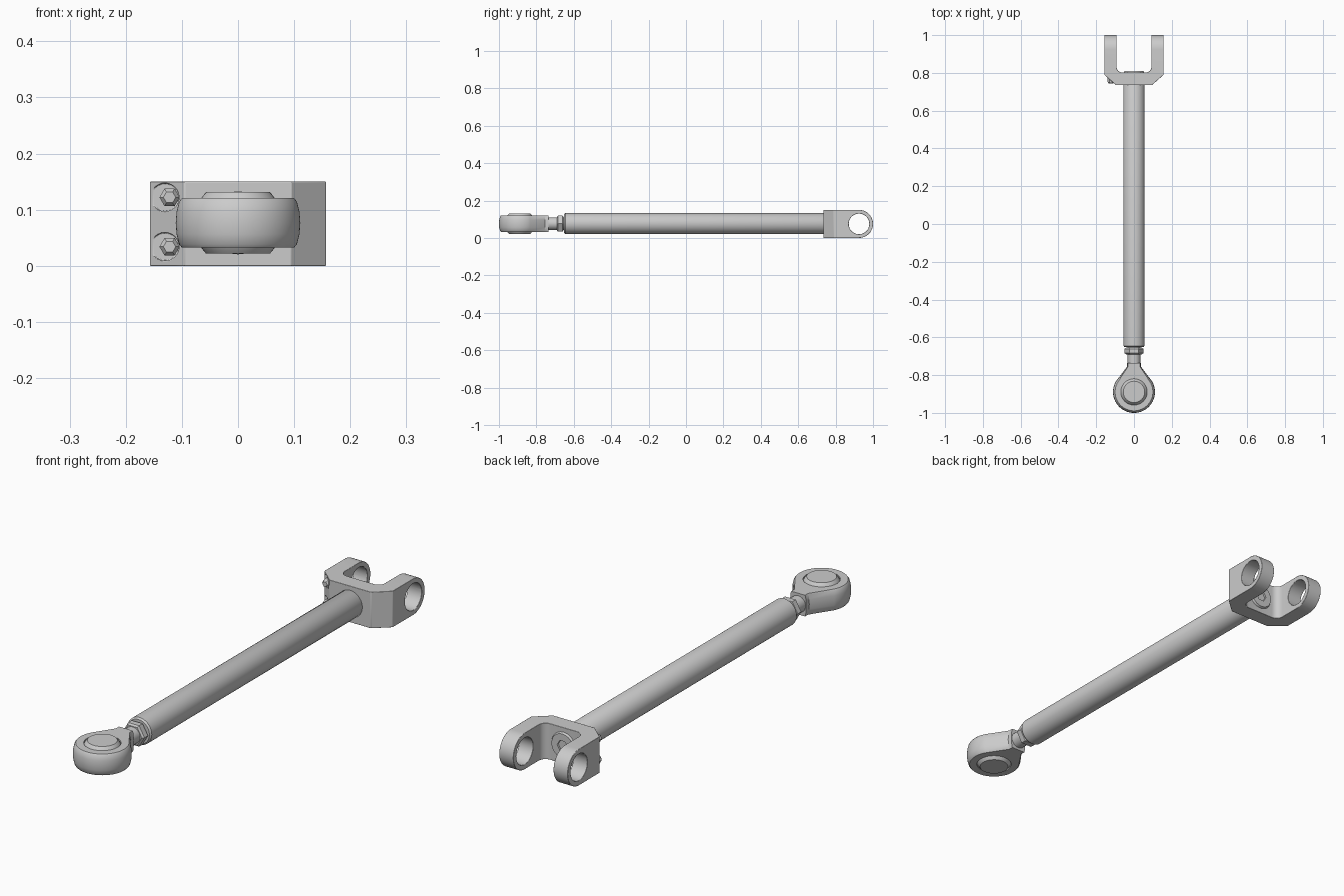
import bpy, bmesh, math
from mathutils import Vector

if "Cube" in bpy.data.objects:
    bpy.data.objects.remove(bpy.data.objects["Cube"])

ZC = 0.0765  # height of the rod axis


def make(name, bm, smooth=True):
    bmesh.ops.remove_doubles(bm, verts=bm.verts, dist=1e-6)
    bmesh.ops.recalc_face_normals(bm, faces=bm.faces)
    me = bpy.data.meshes.new(name)
    bm.to_mesh(me)
    bm.free()
    ob = bpy.data.objects.new(name, me)
    bpy.context.collection.objects.link(ob)
    if smooth:
        shade(ob)
    return ob


def shade(ob):
    bpy.ops.object.select_all(action='DESELECT')
    ob.select_set(True)
    bpy.context.view_layer.objects.active = ob
    bpy.ops.object.shade_smooth_by_angle(angle=math.radians(32))


def loft(name, rings, smooth=True):
    """Skin a stack of equal-length point rings and cap both ends."""
    bm = bmesh.new()
    vs = [[bm.verts.new(p) for p in r] for r in rings]
    n = len(vs[0])
    for a, b in zip(vs, vs[1:]):
        for i in range(n):
            j = (i + 1) % n
            bm.faces.new((a[i], a[j], b[j], b[i]))
    bm.faces.new(vs[0])
    bm.faces.new(vs[-1])
    return make(name, bm, smooth)


def turned(name, prof, axis, c, n=40, smooth=True):
    """Closed solid of revolution: prof = (radius, position along axis)."""
    def pt(r, h, a):
        u, v = r * math.cos(a), r * math.sin(a)
        o = {'x': (h, u, v), 'y': (u, h, v), 'z': (u, v, h)}[axis]
        return Vector(o) + Vector(c)
    return loft(name, [[pt(r, h, 2 * math.pi * i / n) for i in range(n)] for r, h in prof], smooth)


def boolean(ob, cutter, op='DIFFERENCE'):
    m = ob.modifiers.new("cut", 'BOOLEAN')
    m.operation, m.object, m.solver = op, cutter, 'EXACT'
    bpy.context.view_layer.objects.active = ob
    bpy.ops.object.modifier_apply(modifier=m.name)
    bpy.data.objects.remove(cutter)


def arc(cx, cy, r, a0, a1, n):
    return [(cx + r * math.cos(math.radians(a0 + (a1 - a0) * i / n)),
             cy + r * math.sin(math.radians(a0 + (a1 - a0) * i / n))) for i in range(n + 1)]


# main tube, with a hex socket in the fork end
tube = turned("tube", [(0.05, -0.652), (0.056, -0.645), (0.056, 0.80), (0.05, 0.81)], 'y', (0, 0, ZC), 48)
boolean(tube, turned("socket_cutter", [(0.024, 0.77), (0.024, 0.83)], 'y', (0, 0, ZC), 6, False))
shade(tube)

# fork: U outline seen from above, trimmed to rounded arms seen from the side
half = [(0.095, 0.735), (0.157, 0.79), (0.157, 1.0), (0.092, 1.0)] + arc(0.062, 0.832, 0.03, 0, -90, 6)
outline = half + [(-x, y) for x, y in reversed(half)]
fork = loft("fork", [[(x, y, z) for x, y in outline] for z in (0, 0.15)], False)
side = [(0.70, 0.0)] + arc(0.925, 0.075, 0.075, -90, 90, 24) + [(0.70, 0.15)]
boolean(fork, loft("arm_trim", [[(x, y, z) for y, z in side] for x in (-0.2, 0.2)], False), 'INTERSECT')
boolean(fork, turned("pin_hole_cutter", [(0.055, -0.2), (0.055, 0.2)], 'x', (0, 0.925, 0.075), 36, False))
for z in (0.034, 0.122):
    boolean(fork, turned("screw_pocket_cutter", [(0.025, 0.70), (0.025, 0.785)], 'y', (-0.13, 0, z), 24, False))
bev = fork.modifiers.new("soft_edges", 'BEVEL')
bev.width, bev.segments, bev.limit_method = 0.003, 2, 'ANGLE'
bev.angle_limit = math.radians(40)
shade(fork)

# clamp screws in the fork pockets
for i, z in enumerate((0.034, 0.122)):
    turned(f"clamp_screw_{i + 1}", [(0.018, 0.79), (0.018, 0.752), (0.011, 0.743)],
           'y', (-0.122, 0, z), 6, False)

# lock nut and threaded shank
turned("lock_nut", [(0.042, -0.69), (0.05, -0.684), (0.05, -0.661), (0.042, -0.655)],
       'y', (0, 0, ZC), 6, False)
turned("shank", [(0.034, -0.80), (0.034, -0.64)], 'y', (0, 0, ZC), 32)

# rod-end eye: teardrop outline with a slightly barrelled rim
EY = -0.889


def teardrop(d):
    nw = 0.037 - d * 0.5
    return arc(0, EY, 0.111 - d, 150, 390, 48) + [(nw, -0.755), (nw, -0.735), (-nw, -0.735), (-nw, -0.755)]


levels = [(-0.044, 0.011), (-0.038, 0.006), (-0.02, 0.0015), (0, 0), (0.02, 0.0015), (0.038, 0.006), (0.044, 0.011)]
eye = loft("rod_end_eye", [[(x, y, ZC + h) for x, y in teardrop(d)] for h, d in levels], False)
boolean(eye, turned("eye_hole_cutter", [(0.07, -0.1), (0.07, 0.1)], 'z', (0, EY, ZC), 48, False))
shade(eye)

# swivel ball with flat ends
R, H = 0.079, 0.055
top = math.asin(H / R)
ball = [(R * math.cos(a), R * math.sin(a)) for a in (top * (i / 8 - 1) for i in range(17))]
turned("swivel_ball", ball, 'z', (0, EY, ZC), 40)
